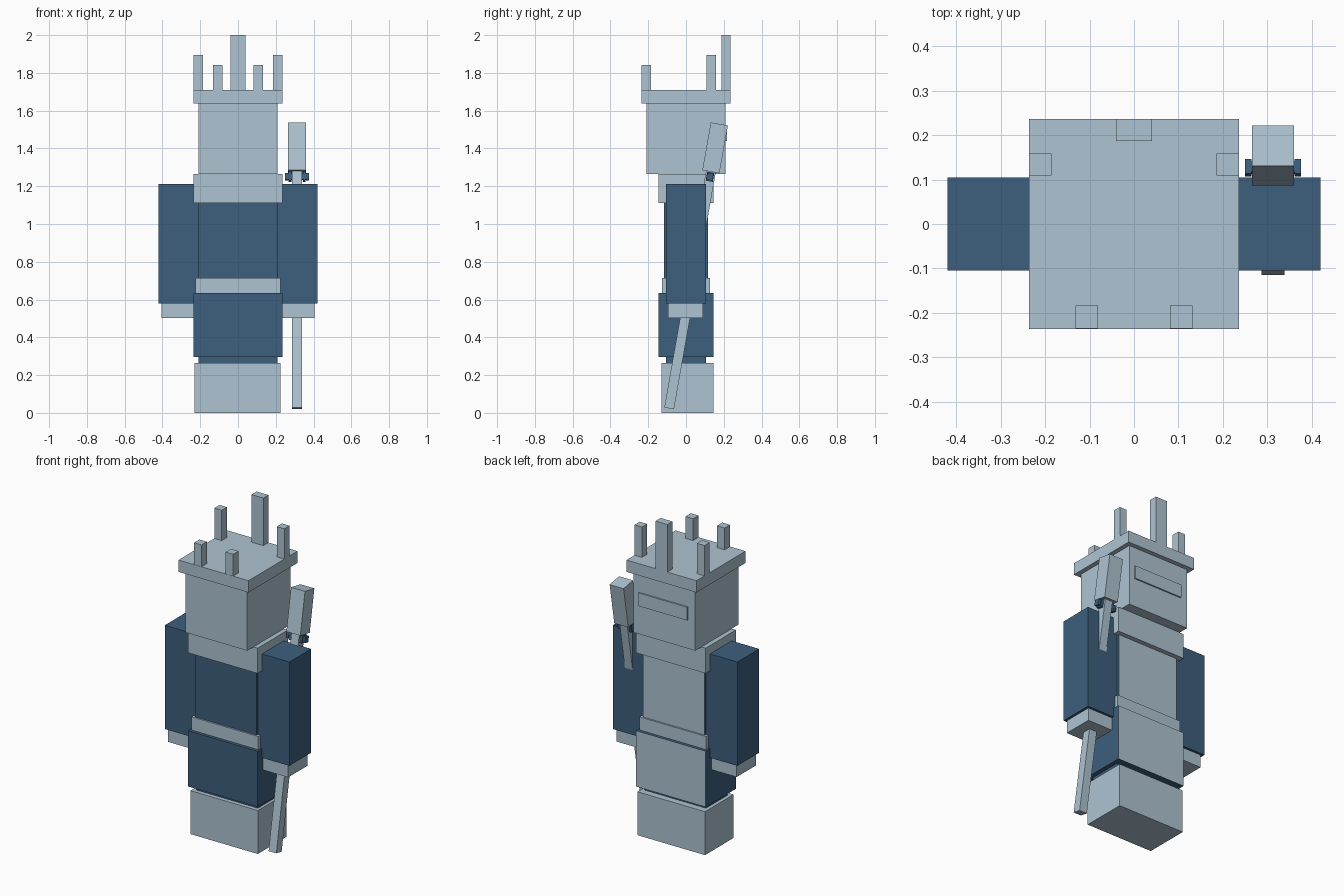
import bpy, bmesh, math
from mathutils import Matrix, Vector

if "Cube" in bpy.data.objects:
    bpy.data.objects.remove(bpy.data.objects["Cube"])


def material(name, color):
    m = bpy.data.materials.new(name)
    m.diffuse_color = (*color, 1)
    m.use_nodes = True
    m.node_tree.nodes["Principled BSDF"].inputs["Base Color"].default_value = m.diffuse_color
    return m


PALE = material("pale steel", (0.42, 0.55, 0.64))
NAVY = material("navy cloth", (0.047, 0.115, 0.205))


def box(name, x, y, z, mat, frame=None, pale_back=False):
    """Box from (min, max) ranges; the back face can be pale."""
    lo, hi = Vector((x[0], y[0], z[0])), Vector((x[1], y[1], z[1]))
    bm = bmesh.new()
    bmesh.ops.create_cube(bm, size=1)
    for v in bm.verts:
        v.co = Vector(((lo[i] + hi[i]) / 2 + v.co[i] * (hi[i] - lo[i]) for i in range(3)))
    bm.normal_update()
    mesh = bpy.data.meshes.new(name)
    mesh.materials.append(mat)
    if pale_back:
        mesh.materials.append(PALE)
        for f in bm.faces:
            f.material_index = int(f.normal.y > 0.9)
    bm.to_mesh(mesh)
    bm.free()
    ob = bpy.data.objects.new(name, mesh)
    bpy.context.collection.objects.link(ob)
    if frame:
        ob.matrix_world = frame
    return ob


def sym(a):
    return (-a, a)


# Body, bottom to top
box("boots", (-0.23, 0.225), (-0.13, 0.145), (0, 0.265), PALE)
box("legs", sym(0.208), sym(0.105), (0.002, 0.64), NAVY)
box("coat_skirt", sym(0.235), sym(0.146), (0.295, 0.635), NAVY, pale_back=True)
box("belt", sym(0.225), sym(0.127), (0.635, 0.715), PALE)
box("torso", sym(0.208), sym(0.117), (0.64, 1.2), NAVY, pale_back=True)
box("collar", sym(0.235), sym(0.146), (1.11, 1.264), PALE)
box("head", sym(0.208), sym(0.208), (1.265, 1.64), PALE)
box("head_back_plate", (-0.16, 0.17), (0.2, 0.217), (1.44, 1.52), PALE)

# Arms and hands
for side, s in (("left", 1), ("right", -1)):
    box(side + "_sleeve", sorted((s * 0.209, s * 0.42)), sym(0.105), (0.58, 1.213), NAVY)
    box(side + "_hand", sorted((s * 0.225, s * 0.405)), (-0.095, 0.09), (0.502, 0.59), PALE)

# Crown: slab with five spikes
box("crown_slab", sym(0.236), sym(0.236), (1.638, 1.71), PALE)
box("crown_back_spike", sym(0.04), (0.187, 0.236), (1.70, 2.0), PALE)
for side, s in (("left", 1), ("right", -1)):
    box(side + "_crown_spike", sorted((s * 0.186, s * 0.236)), (0.109, 0.159), (1.70, 1.895), PALE)
    box(side + "_front_crown_spike", sorted((s * 0.081, s * 0.132)), (-0.235, -0.184), (1.70, 1.843), PALE)

# Leaning hammer-like staff, built around its own axis
tilt = Matrix.Translation((0.313, 0.127, 1.25)) @ Matrix.Rotation(math.radians(-10), 4, "X")
box("staff_shaft", sym(0.026), sym(0.026), (-1.245, 0.03), PALE, tilt)
box("staff_head", sym(0.047), sym(0.046), (0.027, 0.284), PALE, tilt)
box("staff_guard", sym(0.055), sym(0.012), (-0.015, 0.015), NAVY, tilt)
for s in (1, -1):
    box("guard_end", sorted((s * 0.048, s * 0.063)), sym(0.017), (-0.018, 0.018), NAVY, tilt)
    box("guard_knob", sorted((s * 0.03, s * 0.045)), sym(0.019), (-0.024, 0.024), NAVY, tilt)
